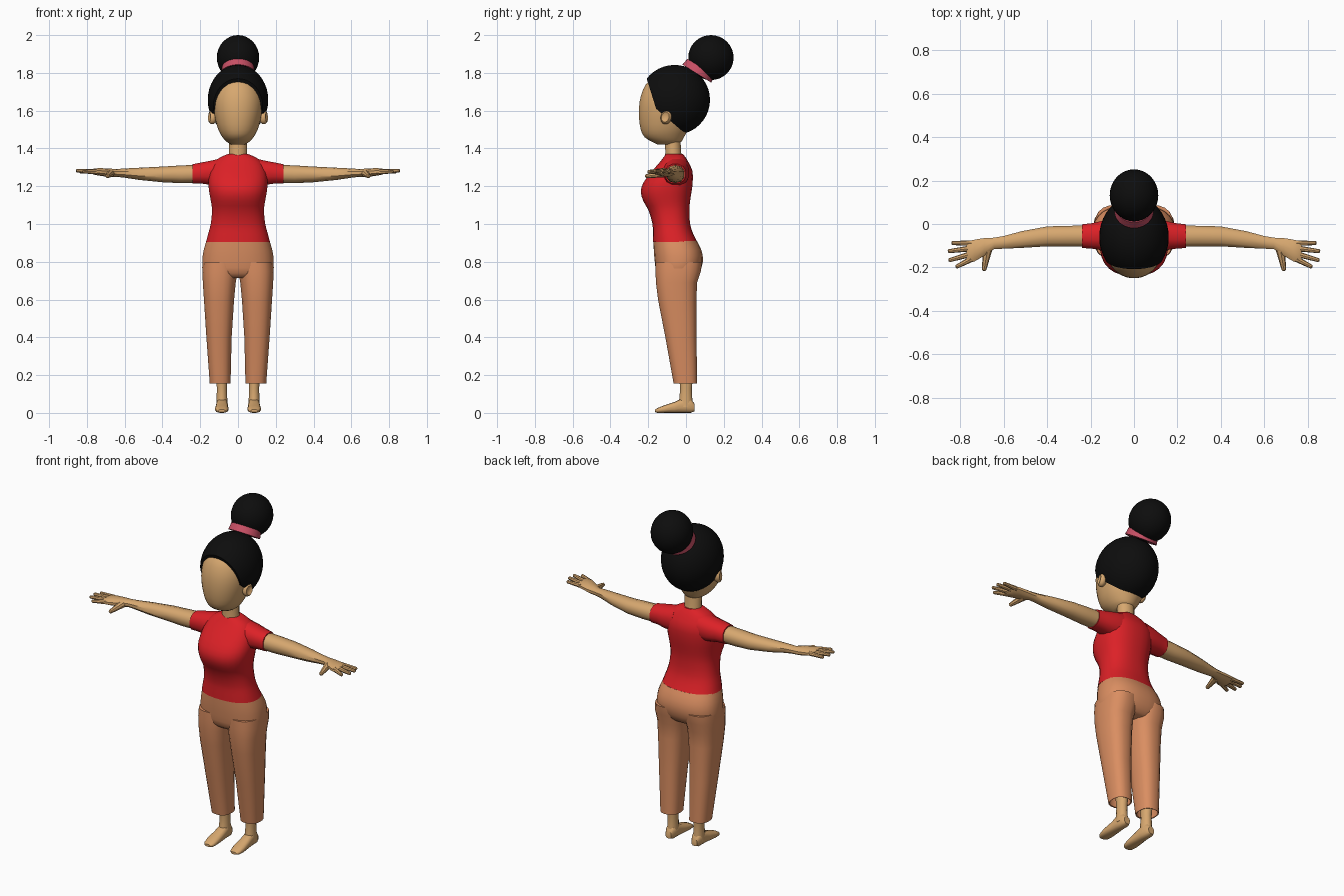
import bpy, bmesh, math
from mathutils import Matrix, Vector


def material(name, rgb):
    m = bpy.data.materials.new(name)
    m.diffuse_color = (*rgb, 1)
    return m


SKIN = material("skin", (0.68, 0.39, 0.16))
RED = material("red_shirt", (0.72, 0.015, 0.02))
TAN = material("tan_trousers", (0.70, 0.27, 0.12))
BLACK = material("black_hair", (0.004, 0.004, 0.004))
PINK = material("pink_tie", (0.58, 0.08, 0.13))


def finish(bm, name, mat, mirror=False, angle=40):
    bmesh.ops.recalc_face_normals(bm, faces=bm.faces)
    me = bpy.data.meshes.new(name)
    bm.to_mesh(me)
    bm.free()
    me.materials.append(mat)
    ob = bpy.data.objects.new(name, me)
    bpy.context.collection.objects.link(ob)
    bpy.ops.object.select_all(action='DESELECT')
    bpy.context.view_layer.objects.active = ob
    ob.select_set(True)
    bpy.ops.object.shade_smooth_by_angle(angle=math.radians(angle))
    if mirror:
        ob.modifiers.new("mirror", 'MIRROR').use_mirror_merge = False
    return ob


def smooth_rows(rows, steps):
    """Catmull-Rom interpolation between section rows."""
    out = []
    for i in range(len(rows) - 1):
        p0, p1 = rows[max(i - 1, 0)], rows[i]
        p2, p3 = rows[i + 1], rows[min(i + 2, len(rows) - 1)]
        for s in range(steps):
            t = s / steps
            out.append([0.5 * (2 * b + (c - a) * t + (2 * a - 5 * b + 4 * c - d) * t * t
                               + (3 * b - a - 3 * c + d) * t ** 3)
                        for a, b, c, d in zip(p0, p1, p2, p3)])
    return out + [rows[-1]]


def loft(name, axis, rows, mat, n=24, power=2.0, steps=1, mirror=False, angle=40):
    """Rows: position on the axis, then min/max of the two other axes."""
    bm = bmesh.new()
    rings = []
    for pos, a0, a1, b0, b1 in smooth_rows(rows, steps):
        ring = []
        for k in range(n):
            t = 2 * math.pi * (k + 0.5) / n
            c, s = math.cos(t), math.sin(t)
            u = math.copysign(abs(c) ** (2 / power), c)
            v = math.copysign(abs(s) ** (2 / power), s)
            co = [(a0 + a1) / 2 + u * (a1 - a0) / 2, (b0 + b1) / 2 + v * (b1 - b0) / 2]
            co.insert("xyz".index(axis), pos)
            ring.append(bm.verts.new(co))
        rings.append(ring)
    for r, q in zip(rings, rings[1:]):
        for k in range(n):
            bm.faces.new((r[k], r[(k + 1) % n], q[(k + 1) % n], q[k]))
    bm.faces.new(rings[0])
    bm.faces.new(rings[-1])
    return finish(bm, name, mat, mirror, angle)


def ball(centre, radii, segs=32):
    bm = bmesh.new()
    bmesh.ops.create_uvsphere(bm, u_segments=segs, v_segments=segs // 2, radius=1)
    bmesh.ops.transform(bm, matrix=Matrix.Translation(centre) @ Matrix.Diagonal((*radii, 1)),
                        verts=bm.verts)
    return bm


# Head and neck
loft("head", 'z', [
    (1.42, -0.035, 0.035, -0.15, -0.05), (1.435, -0.06, 0.06, -0.18, -0.025),
    (1.46, -0.083, 0.083, -0.22, -0.01), (1.50, -0.105, 0.105, -0.24, 0.01),
    (1.56, -0.122, 0.122, -0.249, 0.03), (1.62, -0.131, 0.131, -0.249, 0.04),
    (1.68, -0.128, 0.128, -0.239, 0.04), (1.74, -0.105, 0.105, -0.213, 0.03),
    (1.78, -0.06, 0.06, -0.17, 0.0)], SKIN, n=32, power=2.1, steps=2)
loft("neck", 'z', [(1.33, -0.055, 0.055, -0.115, -0.015), (1.38, -0.048, 0.048, -0.11, -0.025),
                   (1.48, -0.05, 0.05, -0.115, -0.03)], SKIN, n=16)

# Ears with a hollow on the outer side
bm = ball((0, 0, 0), (1, 1, 1), 16)
bmesh.ops.rotate(bm, verts=bm.verts, matrix=Matrix.Rotation(math.pi / 2, 3, 'Y'))
for v in bm.verts:
    if v.co.x > 0.8:
        v.co.x = 0.45
bmesh.ops.transform(bm, verts=bm.verts,
                    matrix=Matrix.Translation((0.136, -0.105, 1.565)) @ Matrix.Rotation(-0.25, 4, 'X')
                    @ Matrix.Rotation(-0.3, 4, 'Z') @ Matrix.Diagonal((0.024, 0.03, 0.038, 1)))
finish(bm, "ears", SKIN, mirror=True)

# Hair cap, cut along the hairline by two planes
bm = ball((0, -0.06, 1.657), (0.16, 0.187, 0.185), 40)
hairline = [Vector((0, -0.208, 1.77)), Vector((0, -0.158, 1.61)), Vector((0, 0.0, 1.475))]
for a, b in zip(hairline, hairline[1:]):
    d = b - a
    res = bmesh.ops.bisect_plane(bm, geom=bm.verts[:] + bm.edges[:] + bm.faces[:], plane_co=a,
                                 plane_no=(0, d.z, -d.y), clear_outer=True)
    cut = [e for e in res['geom_cut'] if isinstance(e, bmesh.types.BMEdge)]
    bmesh.ops.holes_fill(bm, edges=cut, sides=0)
finish(bm, "hair", BLACK)

# Bun and its tie
finish(ball((0, 0.132, 1.881), (0.112, 0.12, 0.119)), "hair_bun", BLACK)
bm = bmesh.new()
bmesh.ops.create_cone(bm, cap_ends=True, segments=32, radius1=0.09, radius2=0.084, depth=0.04)
bmesh.ops.transform(bm, verts=bm.verts, matrix=Matrix.Translation((0, 0.068, 1.813))
                    @ Matrix.Rotation(-0.56, 4, 'X'))
finish(bm, "hair_tie", PINK)

# Shirt body and sleeves
loft("shirt", 'z', [
    (0.905, -0.17, 0.17, -0.176, 0.06), (0.95, -0.158, 0.158, -0.176, 0.038),
    (1.00, -0.145, 0.145, -0.178, 0.022), (1.07, -0.138, 0.138, -0.198, 0.018),
    (1.12, -0.144, 0.144, -0.226, 0.022), (1.17, -0.153, 0.153, -0.24, 0.03),
    (1.22, -0.157, 0.157, -0.226, 0.036), (1.28, -0.15, 0.15, -0.18, 0.035),
    (1.33, -0.125, 0.125, -0.137, 0.012), (1.355, -0.09, 0.09, -0.118, -0.004),
    (1.37, -0.055, 0.055, -0.107, -0.016)], RED, n=28, power=2.4, steps=2)
loft("sleeves", 'x', [
    (0.08, -0.12, 0.02, 1.20, 1.352), (0.14, -0.122, 0.018, 1.205, 1.338),
    (0.19, -0.116, 0.006, 1.212, 1.328), (0.24, -0.112, 0.0, 1.213, 1.318)],
    RED, n=12, power=2.3, mirror=True)

# Arms running into the palms
loft("arms", 'x', [
    (0.20, -0.107, -0.005, 1.218, 1.314), (0.30, -0.106, -0.006, 1.216, 1.310),
    (0.40, -0.105, -0.009, 1.221, 1.304), (0.52, -0.112, -0.032, 1.233, 1.298),
    (0.60, -0.115, -0.054, 1.245, 1.294), (0.645, -0.117, -0.062, 1.25, 1.291),
    (0.69, -0.148, -0.063, 1.25, 1.294), (0.735, -0.175, -0.07, 1.256, 1.296),
    (0.765, -0.182, -0.076, 1.262, 1.293), (0.772, -0.178, -0.08, 1.268, 1.288)],
    SKIN, n=10, power=2.2, mirror=True)


def finger(name, a, b, r0, r1):
    a, b = Vector(a), Vector(b)
    d = b - a
    bm = bmesh.new()
    bmesh.ops.create_cone(bm, cap_ends=True, segments=8, radius1=r0, radius2=r1, depth=d.length)
    tip = [f for f in bm.faces if f.calc_center_median().z > d.length * 0.49]
    bmesh.ops.bevel(bm, geom=list(tip[0].edges), offset=r1 * 0.5, segments=1, affect='EDGES')
    bmesh.ops.transform(bm, verts=bm.verts, matrix=Matrix.Translation((a + b) / 2)
                        @ d.to_track_quat('Z', 'Y').to_matrix().to_4x4())
    finish(bm, name, SKIN, mirror=True)


# Fingers and thumbs
finger("little_fingers", (0.75, -0.088, 1.277), (0.842, -0.088, 1.278), 0.013, 0.009)
finger("ring_fingers", (0.75, -0.112, 1.278), (0.858, -0.126, 1.282), 0.014, 0.009)
finger("middle_fingers", (0.75, -0.138, 1.278), (0.855, -0.168, 1.282), 0.014, 0.009)
finger("index_fingers", (0.75, -0.162, 1.277), (0.822, -0.199, 1.277), 0.014, 0.009)
finger("thumbs", (0.675, -0.12, 1.268), (0.692, -0.216, 1.252), 0.021, 0.01)

# Trousers: hips and two legs with hollow hems
loft("trouser_hips", 'z', [
    (0.715, -0.12, 0.12, -0.13, 0.04), (0.74, -0.182, 0.182, -0.156, 0.07),
    (0.80, -0.19, 0.19, -0.166, 0.09), (0.86, -0.183, 0.183, -0.171, 0.083),
    (0.91, -0.168, 0.168, -0.173, 0.058)], TAN, n=28, power=2.4, steps=2)
loft("trouser_legs", 'z', [
    (0.24, 0.045, 0.145, -0.06, 0.05), (0.157, 0.044, 0.146, -0.06, 0.055),
    (0.155, 0.039, 0.15, -0.066, 0.06), (0.40, 0.033, 0.168, -0.11, 0.056),
    (0.60, 0.02, 0.181, -0.149, 0.056), (0.69, 0.011, 0.187, -0.16, 0.06),
    (0.75, 0.002, 0.19, -0.163, 0.08), (0.80, 0.002, 0.186, -0.163, 0.086)],
    TAN, n=20, power=2.5, mirror=True)

# Ankles and feet
loft("ankles", 'z', [
    (0.03, 0.054, 0.116, -0.045, 0.04), (0.08, 0.056, 0.114, -0.036, 0.034),
    (0.13, 0.057, 0.113, -0.032, 0.032), (0.26, 0.052, 0.12, -0.045, 0.045)],
    SKIN, n=12, mirror=True)
loft("feet", 'y', [
    (-0.163, 0.068, 0.105, 0.004, 0.018), (-0.15, 0.056, 0.116, 0.0, 0.026),
    (-0.115, 0.05, 0.122, 0.0, 0.04), (-0.06, 0.052, 0.118, 0.0, 0.058),
    (-0.02, 0.054, 0.115, 0.0, 0.078), (0.025, 0.056, 0.113, 0.0, 0.075),
    (0.044, 0.066, 0.104, 0.008, 0.05)], SKIN, n=14, power=2.6, mirror=True)
